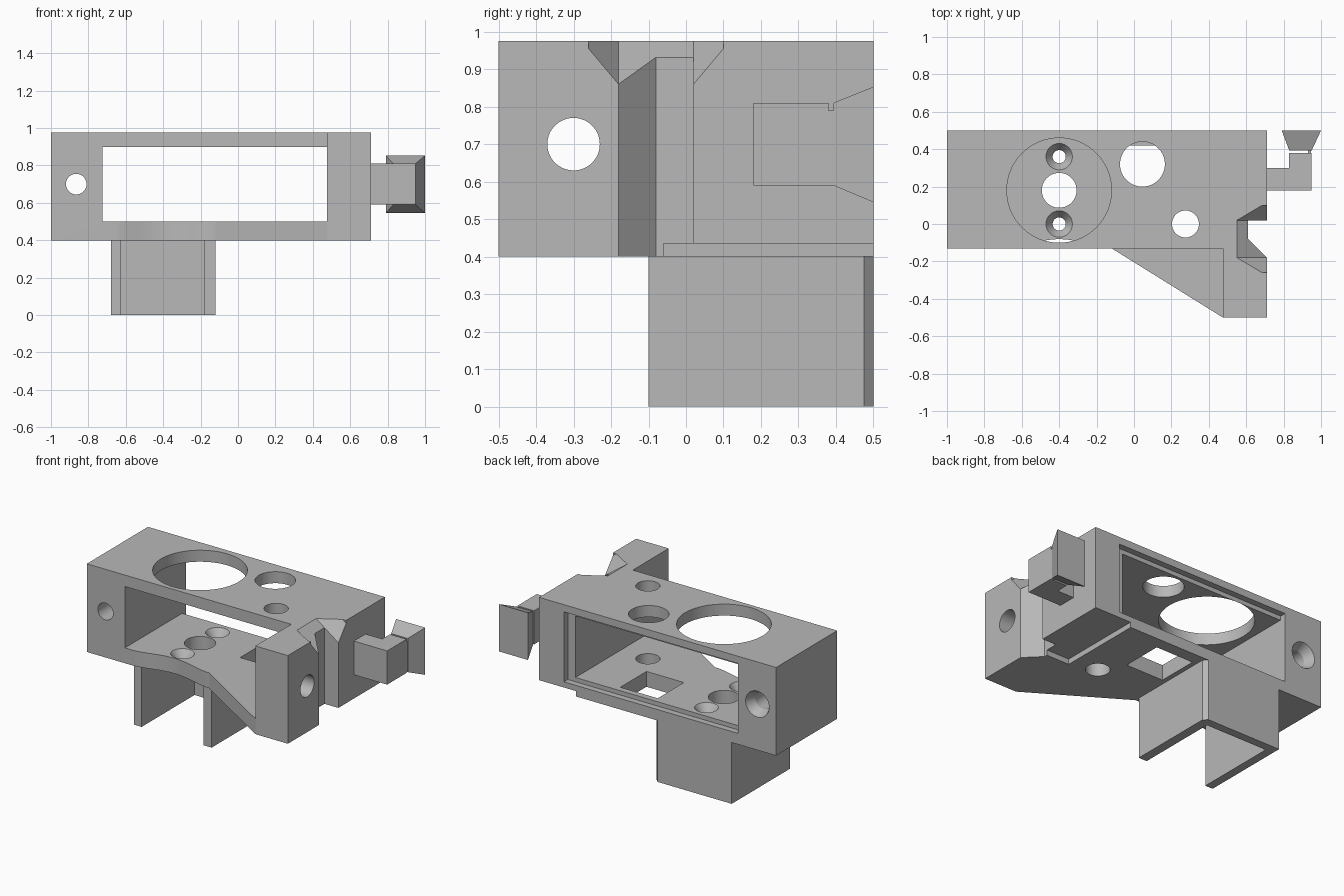
import bpy, bmesh, math
from mathutils import Vector, Matrix

cube = bpy.data.objects.get("Cube")
if cube:
    bpy.data.objects.remove(cube, do_unlink=True)

grey = bpy.data.materials.new("plain_grey")
grey.use_nodes = True
colour = (0.48, 0.48, 0.48, 1)
grey.diffuse_color = colour
grey.node_tree.nodes["Principled BSDF"].inputs["Base Color"].default_value = colour


def finish(name, bm):
    bmesh.ops.recalc_face_normals(bm, faces=bm.faces)
    mesh = bpy.data.meshes.new(name)
    bm.to_mesh(mesh)
    bm.free()
    mesh.materials.append(grey)
    ob = bpy.data.objects.new(name, mesh)
    bpy.context.collection.objects.link(ob)
    return ob


def prism(name, plan, z0, z1):
    """Vertical extrusion of a plan outline."""
    bm = bmesh.new()
    face = bm.faces.new([bm.verts.new((x, y, z0)) for x, y in plan])
    top = bmesh.ops.extrude_face_region(bm, geom=[face])["geom"]
    bmesh.ops.translate(bm, vec=(0, 0, z1 - z0),
                        verts=[v for v in top if isinstance(v, bmesh.types.BMVert)])
    return finish(name, bm)


def box(name, x0, x1, y0, y1, z0, z1):
    return prism(name, [(x0, y0), (x1, y0), (x1, y1), (x0, y1)], z0, z1)


def hull(name, points):
    bm = bmesh.new()
    for p in points:
        bm.verts.new(p)
    bmesh.ops.convex_hull(bm, input=bm.verts)
    bmesh.ops.dissolve_limit(bm, angle_limit=0.01, verts=bm.verts, edges=bm.edges)
    return finish(name, bm)


def bore(start, end, r1, r2=None):
    """Round cutter between two points, optionally tapered."""
    a, b = Vector(start), Vector(end)
    turn = (b - a).to_track_quat("Z", "Y").to_matrix().to_4x4()
    bm = bmesh.new()
    bmesh.ops.create_cone(bm, cap_ends=True, segments=64, radius1=r1,
                          radius2=r1 if r2 is None else r2, depth=(b - a).length,
                          matrix=Matrix.Translation((a + b) / 2) @ turn)
    return finish("cutter", bm)


def combine(target, others, operation="DIFFERENCE"):
    bpy.context.view_layer.objects.active = target
    for other in others:
        mod = target.modifiers.new("bool", "BOOLEAN")
        mod.operation, mod.solver, mod.object = operation, "EXACT", other
        bpy.ops.object.modifier_apply(modifier=mod.name)
        bpy.data.objects.remove(other, do_unlink=True)


# Body: one plan outline, opened by the window and the cutaway above the wedge floor
body = prism("body", [(-1, -.13), (-.12, -.13), (.475, -.5), (.71, -.5), (.71, .5), (-1, .5)],
             .4, .975)
cuts = [
    box("cutter", -.725, .475, -.9, .9, .5, .9),
    box("cutter", -.725, .475, -.9, -.13, .5, 1.2),
    box("cutter", -.727, .53, .46, .9, .472, .928),    # rear window rebate
    box("cutter", -.09, .18, .15, .42, .3, .6),        # square floor opening
    box("cutter", .445, .9, -.06, .9, .3, .435),       # step under the side
]

# Curved scallop in the front edge of the floor
scallop = [(-.4 + .26 * t / 12, -.13 + .049 * math.sin(math.pi * (t + 12) / 24) ** 1.5)
           for t in range(-11, 12)]
cuts.append(prism("cutter", [(-.66, -.13), (-.66, -.2), (-.14, -.2), (-.14, -.13)]
                  + scallop[::-1], .3, .55))

# Holes in roof and floor
cuts += [
    bore((-.4, .18, .8), (-.4, .18, 1.1), .28),
    bore((.045, .32, .8), (.045, .32, 1.1), .12),
    bore((.275, 0, .3), (.275, 0, 1.1), .072),
    bore((-.4, .18, .3), (-.4, .18, .6), .093),
]
for y in (0, .36):
    cuts.append(bore((-.4, y, .3), (-.4, y, .6), .035))
    cuts.append(bore((-.4, y, .45), (-.4, y, .505), .035, .074))

# Holes through the two end blocks, the rear one countersunk
cuts += [
    bore((-.865, -.3, .7), (-.865, .7, .7), .055),
    bore((-.865, .44, .7), (-.865, .505, .7), .055, .087),
    bore((.3, -.3, .7), (.9, -.3, .7), .07),
]

# Side channel with a flared mouth at the top
cuts.append(prism("cutter", [(.75, .02), (.61, .02), (.61, -.08), (.71, -.18), (.75, -.18)],
                  .3, 1.1))
mouth = []
for inner, outer in ((.02, .1), (-.18, -.26)):
    mouth += [(.71, inner, .86), (.71, outer, .955), (.55, inner, .975), (.685, outer, .975)]
cuts.append(hull("cutter", [(x + dx, y, z + dz) for x, y, z in mouth
                            for dx in (0, .05) for dz in (0, .05)]))
combine(body, cuts)

# Channel bracket below, open to the front and downward
bracket = prism("lower_bracket", [
    (-.68, -.1), (-.625, -.1), (-.625, .445), (-.18, .445), (-.18, -.1), (-.12, -.1),
    (-.12, .475), (-.145, .5), (-.68, .5)], 0, .4)

# Side arm: elbow, thin neck and flared end
arm = prism("side_arm", [(.71, .18), (.95, .18), (.95, .38), (.83, .38), (.83, .3), (.71, .3)],
            .59, .81)
neck = box("arm_neck", .93, .947, .38, .395, .59, .79)
flare = hull("arm_flare", [(x, y, z) for y, xs, zs in
                           ((.393, (.83, .95), (.59, .81)), (.5, (.79, 1), (.545, .853)))
                           for x in xs for z in zs])

for ob in (body, bracket, arm, neck, flare):
    bpy.ops.object.select_all(action="DESELECT")
    ob.select_set(True)
    bpy.context.view_layer.objects.active = ob
    bpy.ops.object.shade_smooth_by_angle(angle=math.radians(25))
